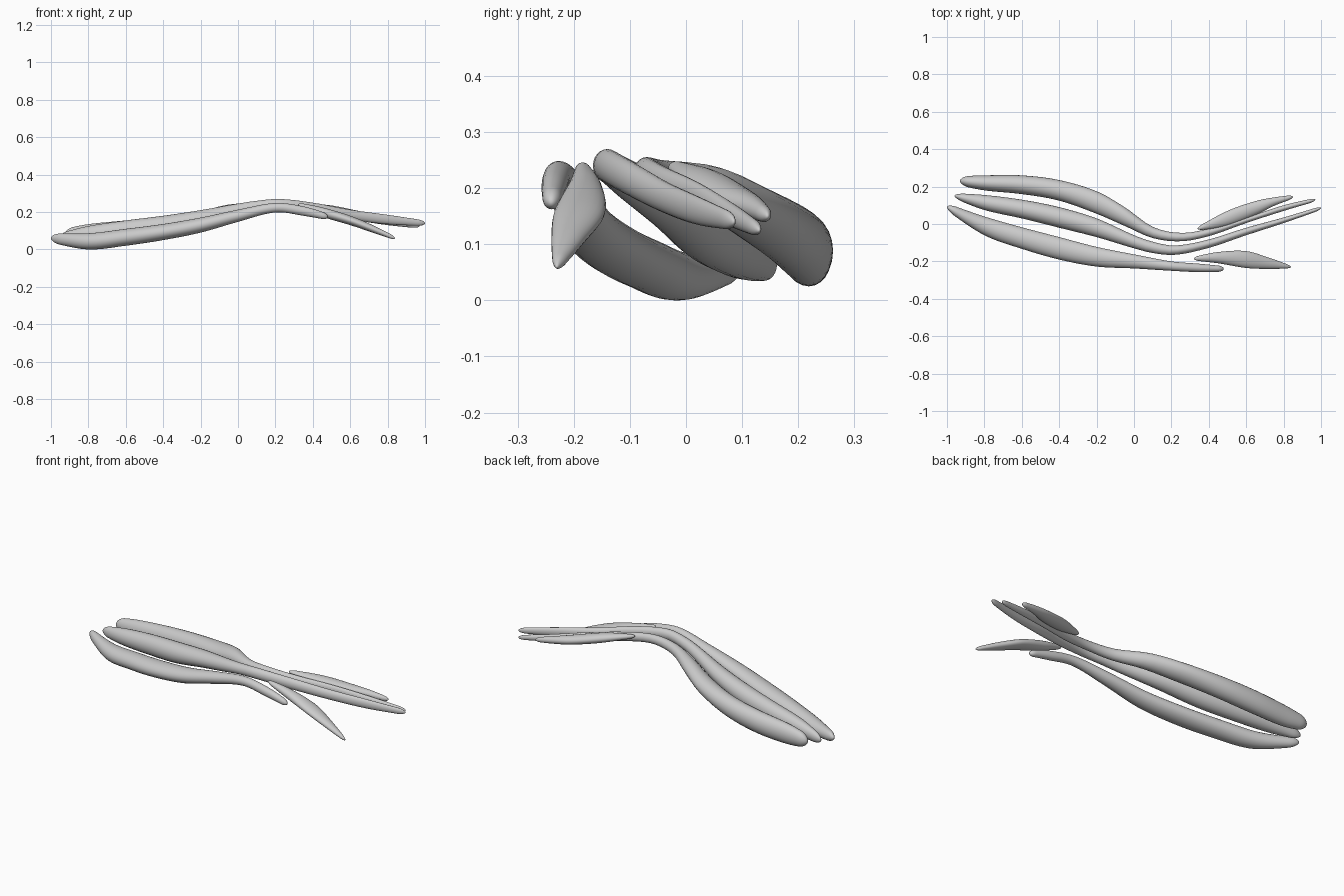
import bpy
import bmesh
from math import sin, cos, pi, sqrt
from mathutils import Vector

cube = bpy.data.objects.get("Cube")
if cube:
    bpy.data.objects.remove(cube, do_unlink=True)

SIDES = 24
RINGS = 72

material = bpy.data.materials.new("plain grey")
material.use_nodes = True
grey = (0.6, 0.6, 0.6, 1)
material.diffuse_color = grey
material.node_tree.nodes["Principled BSDF"].inputs["Base Color"].default_value = grey


def spline(stations, x):
    """Smooth cubic through the stations, evaluated at a given x."""
    last = len(stations) - 1
    i = 0
    while i < last - 1 and stations[i + 1][0] < x:
        i += 1

    def slope(k):
        a, b = stations[max(k - 1, 0)], stations[min(k + 1, last)]
        return (b - a) / (b[0] - a[0])

    p, q = stations[i], stations[i + 1]
    span = q[0] - p[0]
    t = (x - p[0]) / span
    blend = t * t * (3 - 2 * t)
    bend_in = t * (1 - t) ** 2 * span
    bend_out = t * t * (t - 1) * span
    return p.lerp(q, blend) + slope(i) * bend_in + slope(i + 1) * bend_out


def rounding(distance, reach):
    """Scale factor that closes an end as a half ellipse."""
    if distance >= reach:
        return 1.0
    return sqrt(max(0.0, 1 - (1 - distance / reach) ** 2))


def strand(name, table, start_reach, end_reach):
    """Loft oval rings along x; rows are x, y, z, width, height in hundredths."""
    stations = [Vector([value / 100 for value in row]) for row in table]
    start, end = stations[0][0], stations[-1][0]
    bm = bmesh.new()
    rings = []
    for r in range(1, RINGS):
        # Rings crowd towards both ends so that the tips stay round
        x = start + (end - start) * (1 - cos(pi * r / RINGS)) / 2
        _, y, z, width, height = spline(stations, x)
        scale = rounding(x - start, start_reach) * rounding(end - x, end_reach) / 2
        ring = []
        for s in range(SIDES):
            angle = 2 * pi * s / SIDES
            offset_y = cos(angle) * width * scale
            offset_z = sin(angle) * height * scale
            ring.append(bm.verts.new((x, y + offset_y, z + offset_z)))
        rings.append(ring)

    # Skin between neighbouring rings
    for near, far in zip(rings, rings[1:]):
        for s in range(SIDES):
            n = (s + 1) % SIDES
            bm.faces.new((near[s], near[n], far[n], far[s]))

    # Pointed fans close both tips
    for ring, station in ((rings[0], stations[0]), (rings[-1], stations[-1])):
        tip = bm.verts.new(station[:3])
        for s in range(SIDES):
            bm.faces.new((ring[s], ring[(s + 1) % SIDES], tip))

    bmesh.ops.recalc_face_normals(bm, faces=bm.faces)
    for face in bm.faces:
        face.smooth = True
    mesh = bpy.data.meshes.new(name)
    bm.to_mesh(mesh)
    bm.free()
    mesh.materials.append(material)
    part = bpy.data.objects.new(name, mesh)
    bpy.context.collection.objects.link(part)
    return part


# Long strand along the back
strand("back_strand", [
    (-93, 23, 7.5, 5, 7), (-80, 22, 8, 8, 11), (-60, 21, 9.5, 10, 12),
    (-40, 18, 12, 11, 11), (-20, 11.5, 16, 12, 9), (-5, 4, 20, 10, 8),
    (10, -4.5, 22, 6, 6), (25, -7, 23, 4.5, 5), (40, -4.5, 21.5, 4, 5),
    (60, 2, 18.5, 3, 5), (80, 8.5, 15, 3, 4), (97, 13, 12.5, 2, 2.5),
], 0.05, 0.04)

# Longest strand through the middle
strand("middle_strand", [
    (-96, 15, 6, 3, 5), (-80, 11.5, 8, 8, 9), (-60, 8, 10, 10, 11),
    (-40, 3.5, 12.5, 11, 11), (-20, -2, 16.5, 10, 9), (0, -9.5, 21, 7, 7),
    (10, -12.5, 23, 6, 6), (22, -14, 24, 5, 6), (40, -10.5, 22, 4.5, 6),
    (60, -4, 18.5, 4, 5.5), (80, 2, 16, 3, 5), (100, 8.5, 14, 2, 3),
], 0.05, 0.04)

# Shorter strand along the front
strand("front_strand", [
    (-100, 9, 6, 4, 5), (-80, -1, 4.3, 10, 8.6), (-60, -7.5, 6.5, 11.5, 9),
    (-40, -13, 9.3, 12, 8.6), (-20, -17.5, 13, 10.5, 8),
    (0, -20, 18, 7.5, 6.5), (20, -22.5, 22.3, 5, 5),
    (35, -23.5, 20.5, 4.5, 5), (48, -24, 17.5, 3, 3.5),
], 0.05, 0.03)

# Two short leaves at the thin end
strand("back_leaf", [
    (34, -2.5, 24, 2, 2), (50, 3, 21, 8, 5), (65, 8.5, 18, 7.5, 5),
    (75, 12, 16.5, 4.5, 4), (85, 14.5, 15, 2, 2.5),
], 0.03, 0.03)
strand("front_leaf", [
    (32, -18.5, 24, 2, 2), (45, -18, 20, 6, 5), (60, -19, 15.5, 9, 5),
    (72, -21, 11, 6, 4), (84, -23, 6, 1.5, 2),
], 0.03, 0.03)
